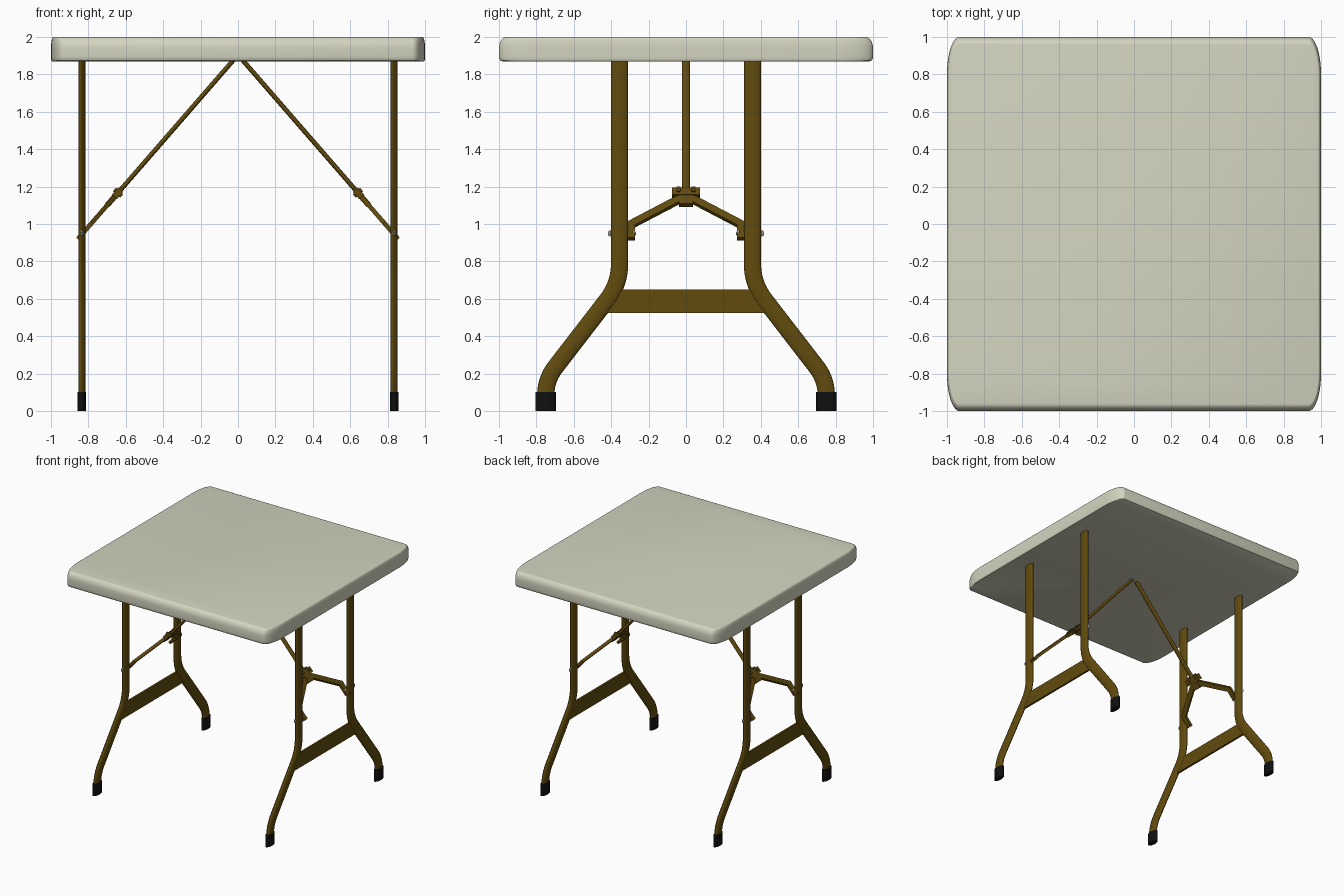
import bpy, bmesh, math
from mathutils import Vector as V

if "Cube" in bpy.data.objects:
    bpy.data.objects.remove(bpy.data.objects["Cube"])


def mat(name, r, g, b):
    m = bpy.data.materials.new(name)
    m.diffuse_color = (r, g, b, 1)
    m.use_nodes = True
    m.node_tree.nodes["Principled BSDF"].inputs["Base Color"].default_value = m.diffuse_color
    return m


CREAM = mat("cream_plastic", 0.66, 0.66, 0.53)
BRONZE = mat("bronze_paint", 0.12, 0.07, 0.004)
BLACK = mat("black_rubber", 0.005, 0.005, 0.005)
STEEL = mat("steel", 0.4, 0.4, 0.4)


def loft(name, rings, material):
    """Skin a list of equal-length point loops and cap both ends."""
    bm = bmesh.new()
    loops = [[bm.verts.new(p) for p in r] for r in rings]
    n = len(loops[0])
    for a, b in zip(loops, loops[1:]):
        for i in range(n):
            bm.faces.new((a[i], a[(i + 1) % n], b[(i + 1) % n], b[i]))
    bm.faces.new(loops[0])
    bm.faces.new(loops[-1])
    bmesh.ops.recalc_face_normals(bm, faces=bm.faces)
    me = bpy.data.meshes.new(name)
    bm.to_mesh(me)
    bm.free()
    me.shade_smooth()
    me.set_sharp_from_angle(angle=math.radians(35))
    me.materials.append(material)
    ob = bpy.data.objects.new(name, me)
    bpy.context.collection.objects.link(ob)
    return ob


def sweep(name, path, axis, ra, rb, material, n=24, taper=None):
    """Sweep an ellipse (n > 4) or rectangle (n = 4) along a planar path."""
    path = [V(p) for p in path]
    axis = V(axis).normalized()
    if n == 4:
        sec = [(1, 1), (-1, 1), (-1, -1), (1, -1)]
    else:
        sec = [(math.cos(2 * math.pi * i / n), math.sin(2 * math.pi * i / n)) for i in range(n)]
    rings = []
    for i, p in enumerate(path):
        d0 = (p - path[max(i - 1, 0)]).normalized()
        d1 = (path[min(i + 1, len(path) - 1)] - p).normalized()
        t = (d0 + d1).normalized()
        side = axis.cross(t).normalized()
        half = d0.dot(t) if 0 < i < len(path) - 1 else 1
        k = taper[i] if taper else 1
        rings.append([p + axis * (ra * k * c) + side * (rb * k * s / half) for c, s in sec])
    return loft(name, rings, material)


def fillet(pts, cuts, steps=10):
    """Round the inner corners of a path with quadratic curves."""
    pts = [V(p) for p in pts]
    out = [pts[0]]
    for i, c in enumerate(cuts, 1):
        p = pts[i]
        a = p + (pts[i - 1] - p).normalized() * c
        b = p + (pts[i + 1] - p).normalized() * c
        for k in range(steps + 1):
            t = k / steps
            out.append(a * (1 - t) ** 2 + p * (2 * t * (1 - t)) + b * t * t)
    return out + [pts[-1]]


# Table top: rounded slab, shortened along x so its corners are elliptical
def outline(inset, z):
    r, pts = 0.2 - inset, []
    for q, (sx, sy) in enumerate([(1, 1), (-1, 1), (-1, -1), (1, -1)]):
        for k in range(11):
            a = (q + k / 10) * math.pi / 2
            pts.append(((2.8 * sx + r * math.cos(a)) / 3, 0.8 * sy + r * math.sin(a), z))
    return pts


prof = [(0.018, 1.87), (0.007, 1.874), (0.002, 1.882), (0, 1.895)]
for k in range(9):
    a = k / 8 * math.pi / 2
    prof.append((0.04 * (1 - math.cos(a)), 1.94 + 0.06 * math.sin(a)))
loft("table_top", [outline(i, z) for i, z in prof], CREAM)

LX, SLOPE = 0.835, 1.15  # leg position, brace steepness


def brace(sx, y, z, off=0.0):
    """Point on the sloping brace plane, lifted by off along its normal."""
    p = V((0.03 + (1.87 - z) / SLOPE, y, z))
    p += V((SLOPE, 0, 1)).normalized() * off
    p.x *= sx
    return p


for sx, end in ((-1, "left"), (1, "right")):
    normal = V((sx * SLOPE, 0, 1))
    for sy, side in ((-1, "front"), (1, "back")):
        tag = f"{end}_{side}"
        x = sx * LX
        # Bent tube leg and rubber foot
        path = fillet([(x, sy * 0.355, 1.885), (x, sy * 0.355, 0.68),
                       (x, sy * 0.75, 0.168), (x, sy * 0.75, 0.08)], [0.11, 0.085])
        sweep(f"leg_{tag}", path, (1, 0, 0), 0.019, 0.046, BRONZE)
        sweep(f"foot_{tag}", [(x, sy * 0.75, 0), (x, sy * 0.75, 0.102)],
              (1, 0, 0), 0.023, 0.055, BLACK)
        # Lower brace arm ending in an upright tab
        arm = [brace(sx, sy * 0.02, 1.137), brace(sx, sy * 0.05, 1.125),
               brace(sx, sy * 0.293, 0.998), brace(sx, sy * 0.293, 0.92)]
        sweep(f"brace_arm_{tag}", arm, normal, 0.012, 0.021, BRONZE, n=4)
        # Pivot bolt through the leg with domed heads
        sweep(f"pivot_bolt_{tag}", [(x, sy * y, 0.95) for y in
              (0.268, 0.274, 0.284, 0.286, 0.402, 0.404, 0.412, 0.417)],
              (1, 0, 0), 0.008, 0.018, STEEL, n=16,
              taper=[0.4, 0.8, 1, 0.6, 0.6, 1, 0.8, 0.4])
        # Hinge rivets
        sweep(f"hinge_rivet_{tag}", [brace(sx, sy * 0.04, 1.167, o) for o in (-0.026, 0.026)],
              (0, 1, 0), 0.012, 0.012, BRONZE, n=12)
        # Raised hinge ears
        sweep(f"hinge_ear_{tag}", [brace(sx, sy * 0.04, z) for z in (1.17, 1.192)],
              (0, 1, 0), 0.01, 0.012, BRONZE, n=4)

    # Flat crossbar between the legs
    bar = [(-0.455, 0.525), (0.455, 0.525), (0.375, 0.65), (-0.375, 0.65)]
    loft(f"crossbar_{end}", [[(sx * LX + d, y, z) for y, z in bar] for d in (-0.009, 0.009)], BRONZE)
    # Long brace tube up to the middle of the top
    sweep(f"brace_strut_{end}", [brace(sx, 0, 1.885), brace(sx, 0, 1.13)],
          (0, 1, 0), 0.021, 0.0125, BRONZE, n=20)
    # Hinge: wide clamp plate and lower tongue
    sweep(f"hinge_plate_{end}", [brace(sx, 0, 1.183), brace(sx, 0, 1.145)],
          (0, 1, 0), 0.075, 0.018, BRONZE, n=4)
    sweep(f"hinge_tongue_{end}", [brace(sx, 0, 1.15), brace(sx, 0, 1.1)],
          (0, 1, 0), 0.037, 0.015, BRONZE, n=4)
